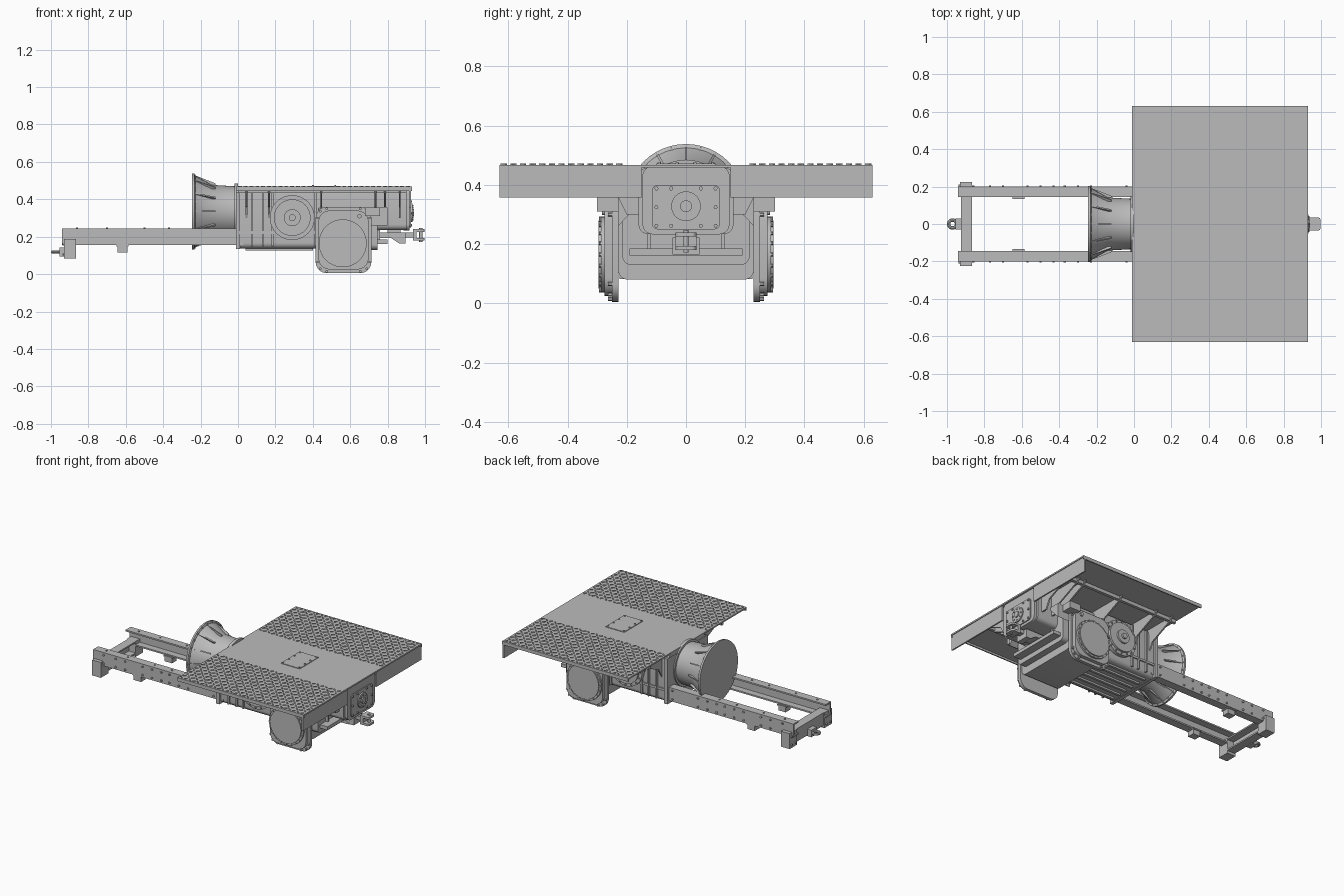
import bpy, bmesh, math
from mathutils import Matrix, Vector

old = bpy.data.objects.get("Cube")
if old:
    bpy.data.objects.remove(old)

grey = bpy.data.materials.new("machine grey")
grey.use_nodes = True
COLOR = (0.5, 0.5, 0.5, 1)
grey.diffuse_color = COLOR
grey.node_tree.nodes["Principled BSDF"].inputs["Base Color"].default_value = COLOR

SIDES = (-1, 1)
# Rotations that send local z to the named axis
TURN = {"x": Matrix.Rotation(math.pi / 2, 4, "Y"),
        "y": Matrix.Rotation(-math.pi / 2, 4, "X"),
        "z": Matrix.Identity(4)}


def finish(name, bm, smooth=False):
    bmesh.ops.recalc_face_normals(bm, faces=bm.faces)
    me = bpy.data.meshes.new(name)
    bm.to_mesh(me)
    bm.free()
    me.materials.append(grey)
    ob = bpy.data.objects.new(name, me)
    bpy.context.collection.objects.link(ob)
    if smooth:
        bpy.ops.object.select_all(action="DESELECT")
        ob.select_set(True)
        bpy.context.view_layer.objects.active = ob
        bpy.ops.object.shade_smooth_by_angle(angle=math.radians(35))
    return ob


def add_box(bm, x, y, z):
    lo, hi = Vector((x[0], y[0], z[0])), Vector((x[1], y[1], z[1]))
    m = Matrix.Translation((lo + hi) / 2) @ Matrix.Diagonal((*(hi - lo), 1))
    bmesh.ops.create_cube(bm, size=1, matrix=m)


def boxes(name, *specs):
    bm = bmesh.new()
    for spec in specs:
        add_box(bm, *spec)
    return finish(name, bm)


def add_disc(bm, center, axis, r, depth, segs=32):
    bmesh.ops.create_cone(bm, cap_ends=True, segments=segs, radius1=r, radius2=r,
                          depth=depth, matrix=Matrix.Translation(center) @ TURN[axis])


def discs(name, specs, axis, segs=32):
    bm = bmesh.new()
    for center, r, depth in specs:
        add_disc(bm, center, axis, r, depth, segs)
    return finish(name, bm, segs > 8)


def bolts(name, points, axis, r=0.007, depth=0.012):
    return discs(name, [(p, r, depth) for p in points], axis, 6)


def add_prism(bm, pts, axis, lo, hi):
    # Outline in (y,z), (x,z) or (x,y), extruded along the axis
    place = {"x": lambda a, b, c: (c, a, b), "y": lambda a, b, c: (a, c, b),
             "z": lambda a, b, c: (a, b, c)}[axis]
    face = bm.faces.new([bm.verts.new(place(a, b, lo)) for a, b in pts])
    new = bmesh.ops.extrude_face_region(bm, geom=[face])["geom"]
    shift = Vector(place(0, 0, hi - lo))
    bmesh.ops.translate(bm, vec=shift, verts=[v for v in new if isinstance(v, bmesh.types.BMVert)])


def prism(name, pts, axis, lo, hi, smooth=False):
    bm = bmesh.new()
    add_prism(bm, pts, axis, lo, hi)
    return finish(name, bm, smooth)


def rounded(a0, a1, b0, b1, r, steps=6):
    pts = []
    corners = [(a1 - r, b1 - r), (a0 + r, b1 - r), (a0 + r, b0 + r), (a1 - r, b0 + r)]
    for i, (a, b) in enumerate(corners):
        for s in range(steps + 1):
            t = (i + s / steps) * math.pi / 2
            pts.append((a + r * math.cos(t), b + r * math.sin(t)))
    return pts


def ring(a, b, r, n):
    return [(a + r * math.cos(i * math.tau / n), b + r * math.sin(i * math.tau / n))
            for i in range(n)]


# Deck, side lips and split end skirt
boxes("deck", ((-0.01, 0.93), (-0.63, 0.63), (0.458, 0.468)))
boxes("deck_lips", *[((-0.01, 0.93), sorted((s * 0.622, s * 0.63)), (0.445, 0.468)) for s in SIDES])
boxes("end_skirt", *[((0.915, 0.925), sorted((s * 0.15, s * 0.63)), (0.357, 0.466)) for s in SIDES])
boxes("deck_hatch", ((0.39, 0.53), (-0.1, 0.1), (0.468, 0.472)))
bolts("hatch_bolts", [(x, y, 0.472) for x in (0.4, 0.52) for y in (-0.09, -0.03, 0.03, 0.09)], "z", 0.006, 0.008)

# Raised diamond tread on both outer thirds of the deck
bm = bmesh.new()
for s in SIDES:
    for i in range(30):
        for j in range(13):
            tilt = Matrix.Rotation(math.pi / 4 * (1 if (i + j) % 2 else -1), 4, "Z")
            at = Matrix.Translation((0.01 + i * 0.031, s * (0.225 + j * 0.0325), 0.469))
            bmesh.ops.create_cube(bm, size=1, matrix=at @ tilt @ Matrix.Diagonal((0.022, 0.008, 0.006, 1)))
finish("deck_tread", bm)

# Channel rails with rivets
rivet_x = [-0.86, -0.77, -0.70, -0.57, -0.50, -0.43, -0.37, -0.30, -0.23, -0.04]
for s in SIDES:
    side = "front" if s < 0 else "back"
    inner, web, outer = s * 0.145, s * 0.19, s * 0.2
    boxes(side + "_rail", ((-0.94, 0.03), sorted((web, outer)), (0.155, 0.245)),
          ((-0.94, 0.03), sorted((inner, outer)), (0.235, 0.245)),
          ((-0.94, 0.03), sorted((inner, outer)), (0.155, 0.165)))
    bolts(side + "_rail_rivets", [(x, s * 0.201, z) for x in rivet_x for z in (0.172, 0.228)], "y")
    bolts(side + "_rail_top_rivets", [(x, s * 0.172, 0.246) for x in rivet_x[::2]], "z", 0.006, 0.008)
    boxes(side + "_rail_bracket", ((-0.645, -0.59), sorted((s * 0.14, s * 0.19)), (0.115, 0.16)),
          ((-0.65, -0.585), sorted((s * 0.135, s * 0.195)), (0.148, 0.156)))
    boxes(side + "_beam_end", ((-0.93, -0.865), sorted((s * 0.145, s * 0.225)), (0.083, 0.187)))
    bolts(side + "_beam_bolts", [(-0.931, s * y, z) for y in (0.165, 0.205) for z in (0.105, 0.16)], "x")

# End beam and towing eye
boxes("end_beam", ((-0.925, -0.915), (-0.15, 0.15), (0.1, 0.187)),
      ((-0.925, -0.865), (-0.15, 0.15), (0.177, 0.187)),
      ((-0.925, -0.865), (-0.15, 0.15), (0.1, 0.11)))
boxes("towing_block", ((-0.955, -0.92), (-0.03, 0.03), (0.095, 0.142)))
bpy.ops.mesh.primitive_torus_add(location=(-0.97, 0, 0.118), major_radius=0.021, minor_radius=0.009,
                                 major_segments=24, minor_segments=8)
eye = bpy.context.object
eye.name = "towing_eye"
eye.data.materials.append(grey)
bpy.ops.object.shade_smooth_by_angle()

# Flared drum: closed lathe about the x axis
profile = [(-0.245, 0.0), (-0.245, 0.203), (-0.233, 0.203), (-0.228, 0.19),
           (-0.14, 0.142), (-0.02, 0.135), (-0.02, 0.15), (0.0, 0.15), (0.0, 0.0)]
bm = bmesh.new()
verts = [bm.verts.new((x, 0, 0.335 + r)) for x, r in profile]
edges = [bm.edges.new(p) for p in zip(verts, verts[1:])]
bmesh.ops.spin(bm, geom=verts + edges, cent=(0, 0, 0.335), axis=(1, 0, 0), angle=math.tau, steps=48)
bmesh.ops.remove_doubles(bm, verts=bm.verts, dist=0.0001)
finish("flared_drum", bm, True)
bm = bmesh.new()
for i in range(12):
    before = set(bm.verts)
    add_prism(bm, [(-0.235, 0.195), (-0.12, 0.15), (-0.12, 0.13), (-0.235, 0.17)], "y", -0.004, 0.004)
    fresh = [v for v in bm.verts if v not in before]
    bmesh.ops.rotate(bm, verts=fresh, cent=(0, 0, 0), matrix=Matrix.Rotation(i * math.tau / 12, 3, "X"))
bmesh.ops.translate(bm, verts=bm.verts, vec=(0, 0, 0.335))
finish("drum_ribs", bm)
bolts("drum_rim_bolts", [(-0.232, y, z) for y, z in ring(0, 0.335, 0.192, 24)], "x", 0.006)

# Main housing, axle case and rear gearbox
prism("main_housing", rounded(-0.2, 0.2, 0.137, 0.458, 0.03), "x", -0.01, 0.45, True)
boxes("housing_flanges", ((-0.012, 0.012), (-0.215, 0.215), (0.135, 0.44)),
      ((0.0, 0.43), (-0.208, 0.208), (0.215, 0.23)))
boxes("housing_ribs", *[((x, x + 0.01), (-0.212, 0.212), (0.15, 0.44)) for x in (0.07, 0.13, 0.18, 0.41)])
boxes("skid_ribs", *[((0.04, 0.4), (y - 0.008, y + 0.008), (0.125, 0.14)) for y in (-0.15, -0.09, -0.03, 0.03, 0.09, 0.15)])
prism("axle_case", rounded(-0.23, 0.23, 0.08, 0.355, 0.035), "x", 0.43, 0.7, True)
prism("axle_case_cover", rounded(-0.215, 0.215, 0.13, 0.355, 0.03), "x", 0.7, 0.745, True)
prism("upper_case", rounded(-0.16, 0.16, 0.235, 0.458, 0.03), "x", 0.44, 0.9, True)
prism("gearbox_cover", rounded(-0.147, 0.147, 0.233, 0.464, 0.035), "x", 0.885, 0.918, True)
prism("gearbox_face", rounded(-0.115, 0.115, 0.25, 0.4, 0.02), "x", 0.915, 0.924, True)
discs("gearbox_bearing", [((0.925, 0, 0.328), 0.05, 0.014), ((0.932, 0, 0.328), 0.02, 0.016)], "x")
bolts("gearbox_bolts", [(0.925, y, z) for y in (-0.1, -0.05, 0.05, 0.1) for z in (0.262, 0.388)]
      + [(0.925, y, 0.325) for y in (-0.1, 0.1)], "x")
bolts("bearing_bolts", [(0.932, y, z) for y, z in ring(0, 0.328, 0.037, 8)], "x", 0.005, 0.01)

# Side hubs and rounded final drive plates
for s in SIDES:
    side = "front" if s < 0 else "back"
    hub = [(0.12, 0.19, 0.225), (0.098, 0.22, 0.238), (0.045, 0.23, 0.25), (0.018, 0.24, 0.262)]
    discs(side + "_hub", [((0.29, s * (a + b) / 2, 0.302), r, b - a) for r, a, b in hub], "y", 40)
    bolts(side + "_hub_bolts", [(x, s * 0.227, z) for x, z in ring(0.29, 0.302, 0.109, 16)], "y", 0.005)
    prism(side + "_drive_plate", rounded(0.415, 0.713, 0.005, 0.36, 0.06), "y",
          *sorted((s * 0.228, s * 0.25)), True)
    prism(side + "_drive_case", rounded(0.43, 0.698, 0.025, 0.34, 0.06), "y",
          *sorted((s * 0.25, s * 0.275)), True)
    discs(side + "_drive_cap", [((0.56, s * 0.277, 0.165), 0.128, 0.02),
                                ((0.56, s * 0.285, 0.165), 0.115, 0.02)], "y", 48)
    bolts(side + "_cap_bolts", [(x, s * 0.288, z) for x, z in ring(0.56, 0.165, 0.122, 20)], "y", 0.006, 0.01)
    bolts(side + "_plate_bolts", rounded_pts := [(a, s * 0.255, b) for a, b in
          rounded(0.425, 0.703, 0.015, 0.35, 0.05, 2)], "y", 0.007, 0.016)
    discs(side + "_filler_plug", [((0.65, s * 0.278, 0.31), 0.012, 0.012)], "y", 12)
    # Brackets that carry the deck
    bm = bmesh.new()
    for x in (0.04, 0.16, 0.44, 0.73, 0.78, 0.86):
        add_prism(bm, [(s * 0.14, 0.458), (s * 0.42, 0.458), (s * 0.4, 0.435), (s * 0.23, 0.36),
                       (s * 0.2, 0.3), (s * 0.14, 0.3)], "x", x, x + 0.01)
    finish(side + "_deck_brackets", bm)
    prism(side + "_case_gusset", [(s * 0.14, 0.355), (s * 0.23, 0.355), (s * 0.23, 0.26)], "x", 0.7, 0.8)
    boxes(side + "_step_lug", ((0.68, 0.76), sorted((s * 0.2, s * 0.3)), (0.31, 0.357)))
    boxes(side + "_deck_bearer", ((0.0, 0.9), sorted((s * 0.38, s * 0.4)), (0.435, 0.458)))

# Drawbar with clevis at the gearbox end
boxes("drawbar_crossbar", ((0.74, 0.8), (-0.19, 0.19), (0.162, 0.185)),
      ((0.73, 0.76), (-0.13, -0.118), (0.162, 0.235)), ((0.73, 0.76), (0.118, 0.13), (0.162, 0.235)))
prism("drawbar_arm", [(0.72, 0.222), (0.895, 0.222), (0.895, 0.165), (0.86, 0.165), (0.82, 0.192), (0.72, 0.192)],
      "y", -0.045, 0.045)
boxes("drawbar", ((0.89, 0.95), (-0.02, 0.02), (0.197, 0.222)), ((0.8, 0.87), (-0.03, 0.03), (0.22, 0.24)))
bm = bmesh.new()
for z in (0.18, 0.226):
    add_prism(bm, rounded(0.935, 0.998, -0.035, 0.035, 0.015), "z", z, z + 0.014)
add_box(bm, (0.935, 0.955), (-0.035, 0.035), (0.18, 0.24))
finish("clevis", bm)
discs("clevis_pin", [((0.978, 0, 0.21), 0.009, 0.075)], "z", 12)
